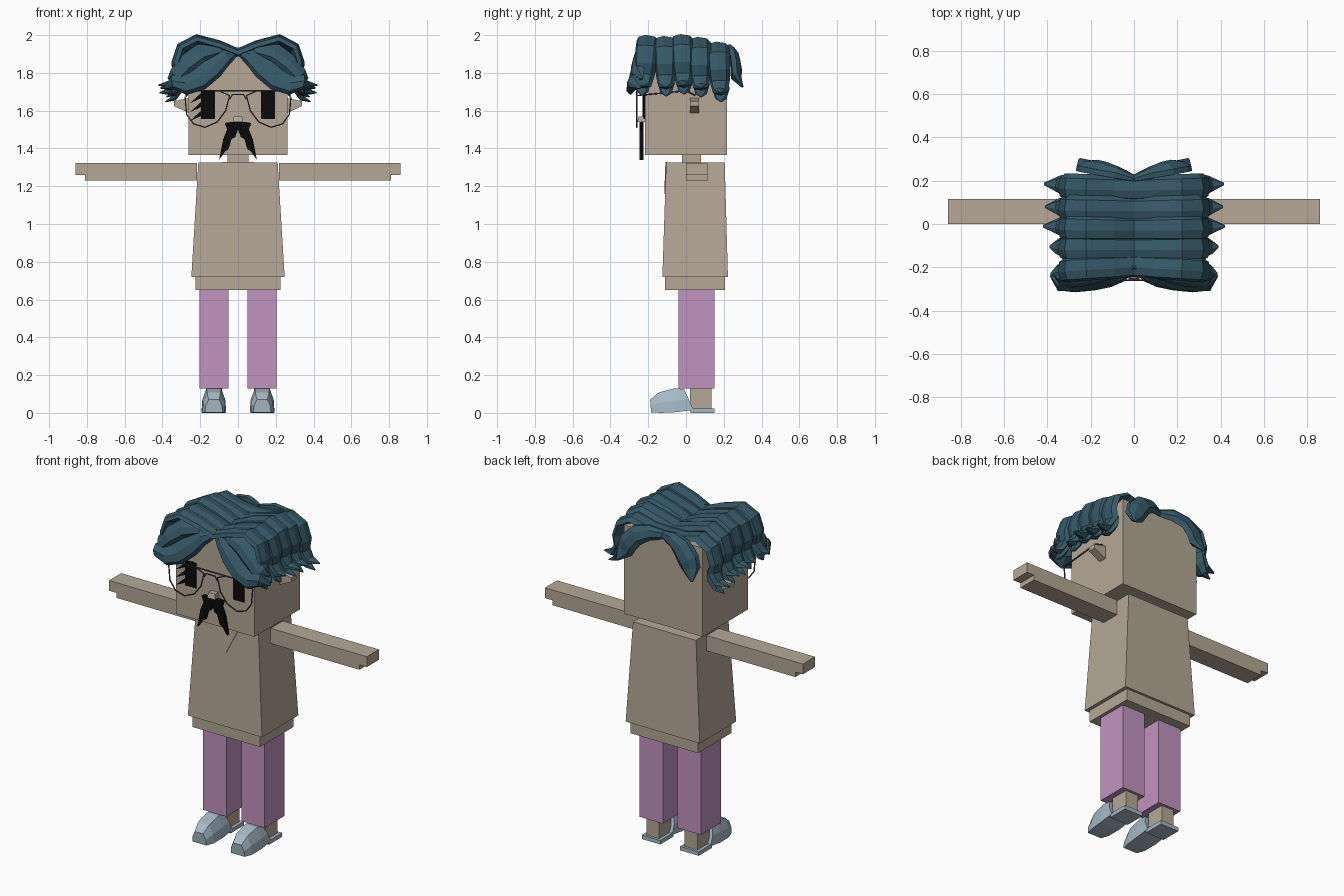
import bpy, bmesh
from mathutils import Vector

cube = bpy.data.objects.get("Cube")
if cube:
    bpy.data.objects.remove(cube, do_unlink=True)


def material(name, rgb):
    m = bpy.data.materials.new(name)
    m.use_nodes = True
    m.diffuse_color = (*rgb, 1)
    bsdf = next(n for n in m.node_tree.nodes if n.type == 'BSDF_PRINCIPLED')
    bsdf.inputs["Base Color"].default_value = (*rgb, 1)
    bsdf.inputs["Roughness"].default_value = 0.8
    return m


TAN = material("warm tan", (0.46, 0.39, 0.305))
PURPLE = material("orchid purple", (0.54, 0.29, 0.53))
TEAL = material("dark teal", (0.036, 0.1, 0.138))
BLUE = material("pale blue", (0.38, 0.49, 0.57))
BLACK = material("black", (0.003, 0.003, 0.003))
GREY = material("frame grey", (0.07, 0.055, 0.08))


def loft(name, rings, mat):
    """Skin a list of equal-length rings and cap both ends."""
    bm = bmesh.new()
    loops = [[bm.verts.new(p) for p in ring] for ring in rings]
    n = len(loops[0])
    for a, b in zip(loops, loops[1:]):
        for i in range(n):
            j = (i + 1) % n
            bm.faces.new((a[i], a[j], b[j], b[i]))
    bm.faces.new(loops[0])
    bm.faces.new(loops[-1])
    bmesh.ops.recalc_face_normals(bm, faces=bm.faces)
    mesh = bpy.data.meshes.new(name)
    bm.to_mesh(mesh)
    bm.free()
    mesh.materials.append(mat)
    ob = bpy.data.objects.new(name, mesh)
    bpy.context.collection.objects.link(ob)
    return ob


def rect(x, y, z):
    return [(x[0], y[0], z), (x[1], y[0], z), (x[1], y[1], z), (x[0], y[1], z)]


def box(name, x, y, z, mat):
    return loft(name, [rect(x, y, z[0]), rect(x, y, z[1])], mat)


def plate(name, outline, y, mat):
    """Extrude an x-z outline along y."""
    return loft(name, [[(px, yy, pz) for px, pz in outline] for yy in y], mat)


def wire(name, points, cyclic=False):
    cu = bpy.data.curves.new(name, 'CURVE')
    cu.dimensions = '3D'
    cu.bevel_depth = 0.004
    cu.bevel_resolution = 1
    sp = cu.splines.new('POLY')
    sp.points.add(len(points) - 1)
    for pt, co in zip(sp.points, points):
        pt.co = (*co, 1)
    sp.use_cyclic_u = cyclic
    cu.materials.append(GREY)
    ob = bpy.data.objects.new(name, cu)
    bpy.context.collection.objects.link(ob)


# Cross-section of a hair lock: across, outward
LOCK = [(-0.5, -0.1), (-0.32, 0.35), (0.1, 0.5), (0.42, 0.3), (0.5, -0.1), (0, -0.5)]


def lock(name, path, widths, thick, side, out=None):
    """Sweep a faceted tapering lock along a path, facing outward."""
    pts = [Vector(p) for p in path]
    rings = []
    for i, p in enumerate(pts):
        t = (pts[min(i + 1, len(pts) - 1)] - pts[max(i - 1, 0)]).normalized()
        o = Vector(out) if out else Vector((p.x, 0, p.z - 1.6))
        w = t.cross(o).normalized()
        n = w.cross(t).normalized()
        k = thick * min(1, widths[i] / 0.09)
        ring = [p + w * (a * widths[i]) + n * (b * k) for a, b in LOCK]
        rings.append([(v.x * side, v.y, v.z) for v in ring])
    loft(name, rings, TEAL)


# Head, neck, torso
box("head", (-0.262, 0.262), (-0.218, 0.217), (1.365, 1.9), TAN)
box("neck", (-0.055, 0.055), (-0.02, 0.08), (1.32, 1.37), TAN)
loft("shirt", [rect((-0.247, 0.247), (-0.125, 0.222), 0.72),
               rect((-0.21, 0.21), (-0.105, 0.205), 1.325)], TAN)
box("shirt_hem", (-0.225, 0.225), (-0.11, 0.207), (0.65, 0.725), TAN)
loft("neckline", [[(-0.085, y, 1.327), (0.085, y, 1.327), (0, y - 0.006, 1.16)]
                  for y in (-0.109, -0.1)], TAN)

# Nose
loft("nose", [rect((-0.026, 0.026), (-0.258, -0.21), 1.54),
              rect((-0.022, 0.022), (-0.25, -0.21), 1.57)], TAN)

# Lashes on one eye
for i in range(3):
    z = 1.545 + 0.047 * i
    plate(f"eyelash_{i + 1}", [(-0.255, z), (-0.2, z + 0.025), (-0.14, z + 0.075),
                               (-0.2, z + 0.05)], (-0.229, -0.222), BLACK)

# Bridge of the spectacles
wire("spectacle_top_bar", [(-0.1, -0.26, 1.705), (0.1, -0.26, 1.705)])
wire("spectacle_bridge", [(-0.045, -0.26, 1.66), (-0.03, -0.26, 1.685),
                          (0.03, -0.26, 1.685), (0.045, -0.26, 1.66)])

LENS = [(0.045, 1.68), (0.1, 1.705), (0.25, 1.705), (0.28, 1.67), (0.272, 1.58),
        (0.235, 1.53), (0.175, 1.512), (0.11, 1.54), (0.065, 1.6)]
WHISKERS = [(0, 1.545), (0.07, 1.535), (0.058, 1.5), (0.078, 1.45), (0.1, 1.34),
            (0.068, 1.385), (0.05, 1.395), (0.034, 1.45), (0.015, 1.46), (0, 1.5)]
ARM = [(0.217, 1.23), (0.81, 1.23), (0.81, 1.26), (0.86, 1.26), (0.86, 1.322), (0.217, 1.322)]

# Side locks: root y, tip y, tip x, height offset
SIDE_LOCKS = [(0.165, 0.185, 0.415, -0.025), (0.07, 0.08, 0.41, 0.0),
              (-0.02, -0.01, 0.42, 0.015), (-0.11, -0.105, 0.39, 0.005),
              (-0.19, -0.23, 0.385, 0.01)]

for s, tag in ((1, "left"), (-1, "right")):
    def flip(outline):
        return [(s * x, z) for x, z in outline]

    # Arm with a stepped hand
    plate(tag + "_arm", flip(ARM), (0.0, 0.115), TAN)

    # Leg, ankle, shoe
    box(tag + "_trouser_leg", (s * 0.05, s * 0.205), (-0.04, 0.15), (0.13, 0.655), PURPLE)
    box(tag + "_ankle", (s * 0.085, s * 0.17), (0.02, 0.135), (0.01, 0.14), TAN)
    box(tag + "_heel_sole", (s * 0.066, s * 0.19), (0.025, 0.15), (0.0, 0.024), BLUE)
    rings = []
    for y, half, low, high, lean in ((-0.19, 0.046, 0.003, 0.07, 0.005),
                                     (-0.145, 0.06, 0, 0.108, 0.01),
                                     (-0.06, 0.065, 0.004, 0.13, 0.01),
                                     (-0.01, 0.064, 0.016, 0.126, 0.05)):
        section = [(-1, 0), (-0.95, 0.5), (-0.6, 1), (0.6, 1), (0.95, 0.5), (1, 0)]
        rings.append([(s * (0.128 + a * half), y + lean * (1 - b), low + b * (high - low))
                      for a, b in section])
    loft(tag + "_shoe_toe", rings, BLUE)

    # Ear
    loft(tag + "_ear", [[(s * x, 0.022, lo), (s * x, 0.07, lo), (s * x, 0.07, hi), (s * x, 0.022, hi)]
                        for x, lo, hi in ((0.255, 1.585, 1.668), (0.34, 1.625, 1.65))], TAN)

    # Eye and moustache half
    box(tag + "_eye", (s * 0.123, s * 0.197), (-0.224, -0.217), (1.556, 1.706), BLACK)
    plate(tag + "_moustache", flip(WHISKERS), (-0.247, -0.225), BLACK)

    # Spectacle rim and temple
    wire(tag + "_spectacle_rim", [(s * x, -0.26, z) for x, z in LENS], True)
    wire(tag + "_spectacle_temple", [(s * 0.275, -0.26, 1.68), (s * 0.275, 0.0, 1.705),
                                     (s * 0.27, 0.05, 1.68)])

    # Locks falling over the side of the head
    for i, (y0, y1, tip, dz) in enumerate(SIDE_LOCKS):
        prof = [(0, 1.9), (0.1, 1.93), (0.22, 1.963), (0.3, 1.92),
                (0.325, 1.84), (0.315, 1.78), (0.35, 1.725), (tip, 1.72)]
        last = len(prof) - 1
        path = [(x, y0 + (y1 - y0) * k / last, z + (dz if k else 0))
                for k, (x, z) in enumerate(prof)]
        lock(f"{tag}_side_lock_{i + 1}", path,
             (0.11, 0.115, 0.12, 0.12, 0.115, 0.105, 0.08, 0.012), 0.055, s)
        # Shorter under-layer tip
        lock(f"{tag}_under_lock_{i + 1}",
             [(0.3, y1, 1.8 + dz), (0.31, y1, 1.74 + dz), (0.34, y1, 1.69 + dz),
              (tip - 0.03, y1, 1.672 + dz)], (0.08, 0.09, 0.06, 0.01), 0.045, s)

    # Front curtain lock
    lock(tag + "_fringe",
         [(0.0, -0.2, 1.92), (0.07, -0.23, 1.89), (0.14, -0.25, 1.83), (0.21, -0.265, 1.77),
          (0.28, -0.275, 1.745), (0.34, -0.275, 1.755), (0.385, -0.24, 1.72)],
         (0.04, 0.1, 0.14, 0.14, 0.13, 0.09, 0.012), 0.07, s, (0.15, -1, 0.4))
    lock(tag + "_upper_fringe",
         [(0.01, -0.2, 1.92), (0.1, -0.215, 1.93), (0.2, -0.235, 1.91), (0.28, -0.25, 1.85),
          (0.33, -0.255, 1.79), (0.37, -0.23, 1.77)],
         (0.03, 0.09, 0.12, 0.12, 0.1, 0.012), 0.06, s, (0.3, -1, 0.6))

    # Back curtain lock
    lock(tag + "_back_lock",
         [(0.0, 0.21, 1.91), (0.08, 0.235, 1.91), (0.15, 0.255, 1.885), (0.2, 0.265, 1.83),
          (0.22, 0.265, 1.78), (0.25, 0.3, 1.725)],
         (0.05, 0.09, 0.12, 0.13, 0.11, 0.015), 0.06, s, (0.1, 1, 0.4))
